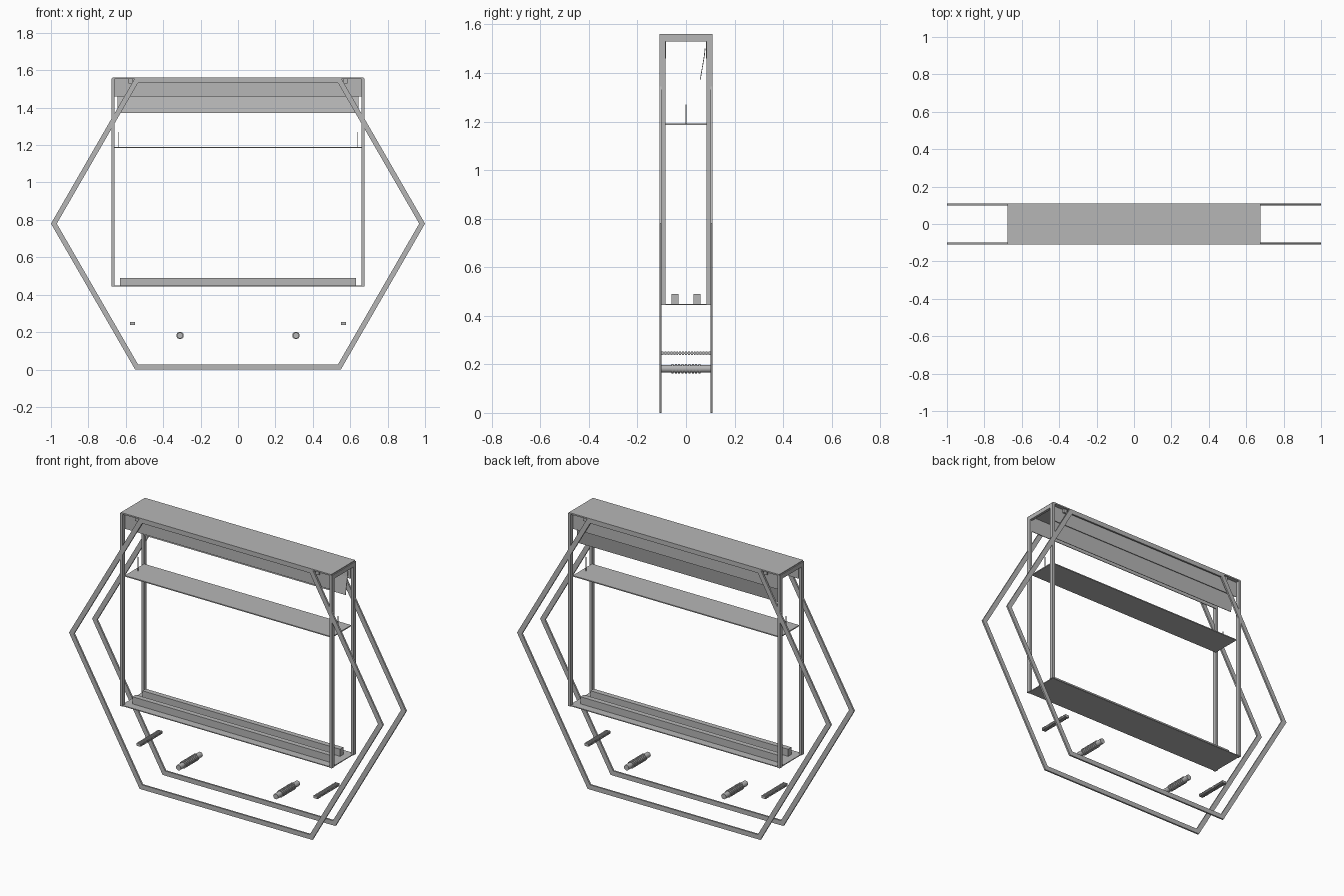
import bpy, bmesh, math
from mathutils import Matrix, Vector

cube = bpy.data.objects.get("Cube")
if cube:
    bpy.data.objects.remove(cube, do_unlink=True)

GREY = (0.47, 0.47, 0.47, 1)
metal = bpy.data.materials.new("plain grey")
metal.use_nodes = True
metal.diffuse_color = GREY
metal.node_tree.nodes["Principled BSDF"].inputs["Base Color"].default_value = GREY


def finish(name, bm):
    bmesh.ops.recalc_face_normals(bm, faces=bm.faces)
    mesh = bpy.data.meshes.new(name)
    bm.to_mesh(mesh)
    bm.free()
    mesh.materials.append(metal)
    obj = bpy.data.objects.new(name, mesh)
    bpy.context.collection.objects.link(obj)
    return obj


def add_box(bm, x, y, z):
    """Add a box given (low, high) on each axis."""
    size = [b - a for a, b in (x, y, z)]
    mid = [(a + b) / 2 for a, b in (x, y, z)]
    mat = Matrix.Translation(mid) @ Matrix.Diagonal((*size, 1))
    bmesh.ops.create_cube(bm, size=1, matrix=mat)


def box(name, x, y, z):
    bm = bmesh.new()
    add_box(bm, x, y, z)
    return finish(name, bm)


def span(s, a, b):
    return tuple(sorted((s * a, s * b)))


def hexagon(inset):
    """Corner points of the hexagon, moved inward by the bar width."""
    tip = 1 - inset / math.sin(math.radians(60))
    half = 0.55 - inset / math.tan(math.radians(60))
    low, high = inset, 1.56 - inset
    return [(tip, 0.78), (half, high), (-half, high),
            (-tip, 0.78), (-half, low), (half, low)]


def hex_frame(name, y0, y1):
    bm = bmesh.new()
    rings = [[bm.verts.new((x, y, z)) for x, z in hexagon(inset)]
             for inset, y in ((0, y0), (0, y1), (0.027, y1), (0.027, y0))]
    for k in range(4):
        a, b = rings[k], rings[(k + 1) % 4]
        for i in range(6):
            j = (i + 1) % 6
            bm.faces.new((a[i], a[j], b[j], b[i]))
    return finish(name, bm)


def folded_panel(name, half, path, thick):
    """Sheet along x with a side profile given as (y, z) points."""
    bm = bmesh.new()
    outline = path + [(y - thick, z) for y, z in reversed(path)]
    face = bm.faces.new([bm.verts.new((-half, y, z)) for y, z in outline])
    out = bmesh.ops.extrude_face_region(bm, geom=[face])
    bmesh.ops.translate(bm, vec=Vector((2 * half, 0, 0)),
                        verts=[v for v in out["geom"] if isinstance(v, bmesh.types.BMVert)])
    return finish(name, bm)


def add_rod(bm, x, z, y0, y1, radius):
    mat = Matrix.Translation((x, (y0 + y1) / 2, z)) @ Matrix.Rotation(math.pi / 2, 4, "X")
    bmesh.ops.create_cone(bm, cap_ends=True, segments=20, radius1=radius,
                          radius2=radius, depth=y1 - y0, matrix=mat)


# Hexagonal side frames
hex_frame("front_hexagon", -0.11, -0.1)
hex_frame("back_hexagon", 0.1, 0.11)

# Upright posts, one at each corner
for sx, side in ((1, "left"), (-1, "right")):
    for sy, end in ((-1, "front"), (1, "back")):
        box(f"{end}_{side}_post", span(sx, 0.66, 0.675), span(sy, 0.085, 0.11), (0.445, 1.555))
        # Clip under the top corner
        box(f"{end}_{side}_clip", span(sx, 0.565, 0.585), span(sy, 0.088, 0.1), (1.53, 1.555))
    # Cross rail at the end of the top
    box(f"{side}_top_rail", span(sx, 0.66, 0.675), (-0.11, 0.11), (1.53, 1.555))
    # Shelf hanger
    box(f"{side}_hanger", span(sx, 0.635, 0.64), (-0.002, 0.002), (1.19, 1.27))

# Top cover with its front lip and slanted back panel
box("top_cover", (-0.67, 0.67), (-0.11, 0.11), (1.552, 1.56))
box("front_lip", (-0.66, 0.66), (-0.087, -0.083), (1.46, 1.555))
box("back_lip", (-0.66, 0.66), (0.083, 0.087), (1.46, 1.555))
folded_panel("slanted_panel", 0.645, [(0.08, 1.5), (0.077, 1.47), (0.06, 1.372)], 0.003)

# Shelf, floor and the two floor rails
box("shelf", (-0.66, 0.66), (-0.088, 0.088), (1.185, 1.191))
box("floor", (-0.67, 0.67), (-0.105, 0.105), (0.444, 0.449))
for s, end in ((-1, "front"), (1, "back")):
    box(f"{end}_floor_rail", (-0.63, 0.63), span(s, 0.03, 0.06), (0.449, 0.49))

# Ribbed rollers and notched bars below the floor
for s, side in ((1, "left"), (-1, "right")):
    bm = bmesh.new()
    add_rod(bm, s * 0.31, 0.182, -0.1, 0.1, 0.0155)
    for i in range(9):
        y = -0.056 + i * 0.014
        add_rod(bm, s * 0.31, 0.182, y - 0.004, y + 0.004, 0.02)
    roller = finish(f"{side}_roller", bm)
    bpy.ops.object.select_all(action="DESELECT")
    roller.select_set(True)
    bpy.context.view_layer.objects.active = roller
    bpy.ops.object.shade_smooth_by_angle(angle=math.radians(35))

    bm = bmesh.new()
    add_box(bm, span(s, 0.555, 0.575), (-0.1, 0.1), (0.243, 0.249))
    for i in range(17):
        y = -0.096 + i * 0.012
        add_box(bm, span(s, 0.551, 0.577), (y - 0.004, y + 0.004), (0.238, 0.253))
    finish(f"{side}_notched_bar", bm)
